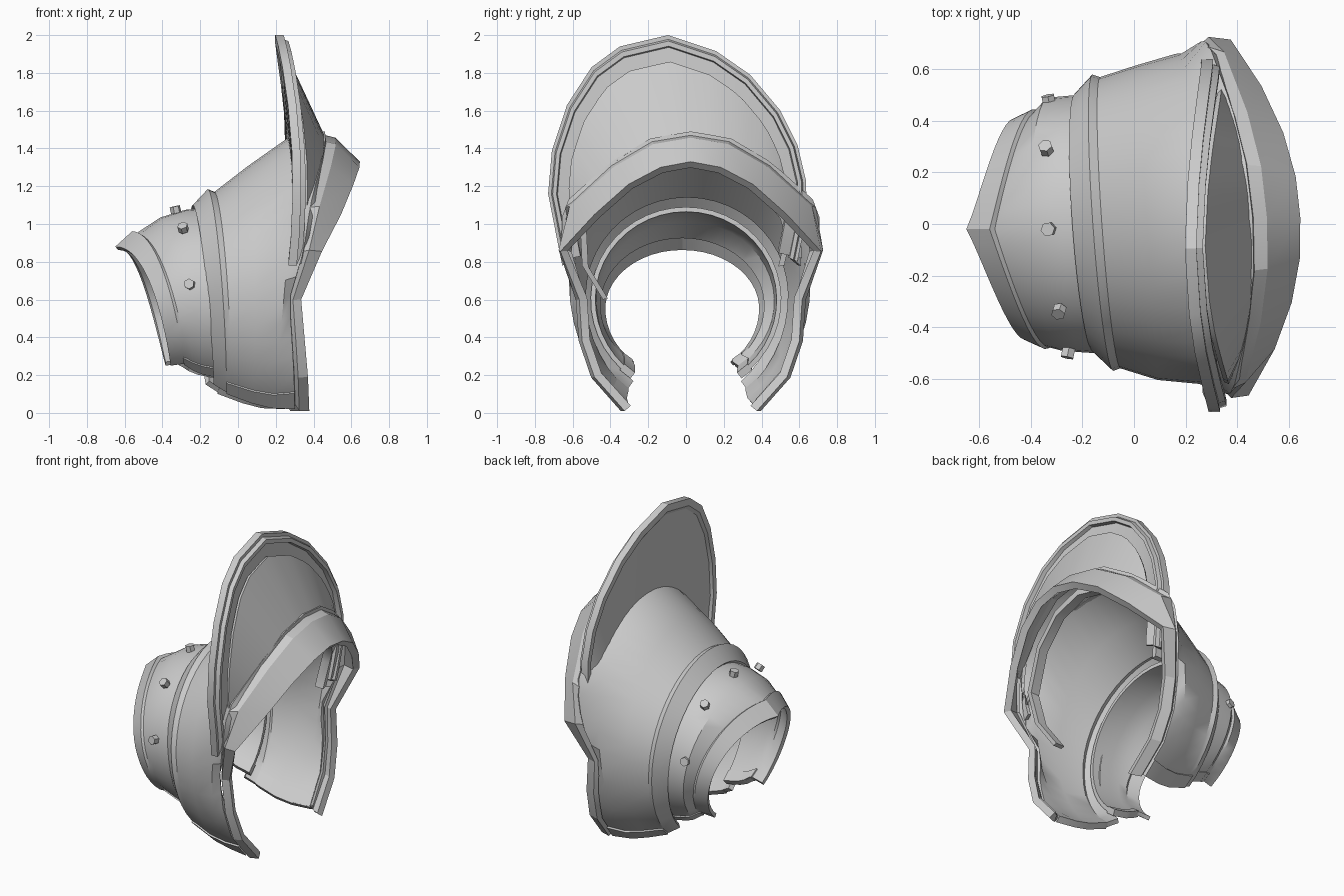
import bpy
import bmesh
import math
from mathutils import Vector

default_cube = bpy.data.objects.get("Cube")
if default_cube:
    bpy.data.objects.remove(default_cube, do_unlink=True)

steel = bpy.data.materials.new("grey steel")
steel.use_nodes = True
steel.diffuse_color = (0.6, 0.6, 0.6, 1)
steel.node_tree.nodes["Principled BSDF"].inputs["Base Color"].default_value = (0.6, 0.6, 0.6, 1)

STEPS = 18


def finish(obj, thickness=0.0, offset=-1.0, angle=32):
    """Give an object its material, thickness and shading."""
    obj.data.materials.append(steel)
    bpy.ops.object.select_all(action="DESELECT")
    bpy.context.view_layer.objects.active = obj
    obj.select_set(True)
    if thickness:
        solid = obj.modifiers.new("thickness", "SOLIDIFY")
        solid.thickness = thickness
        solid.offset = offset
        bpy.ops.object.modifier_apply(modifier=solid.name)
    bpy.ops.object.shade_smooth_by_angle(angle=math.radians(angle))
    return obj


def loft(name, rings, thickness=0.0, closed=False, offset=-1.0, angle=32):
    """Skin a list of equal-length rings; closed joins the last ring to the first."""
    bm = bmesh.new()
    rows = [[bm.verts.new(p) for p in ring] for ring in rings]
    pairs = list(zip(rows, rows[1:]))
    if closed:
        pairs.append((rows[-1], rows[0]))
    for a, b in pairs:
        for i in range(len(a) - 1):
            bm.faces.new((a[i], b[i], b[i + 1], a[i + 1]))
    if closed:
        bm.faces.new([row[0] for row in rows])
        bm.faces.new([row[-1] for row in rows])
        bmesh.ops.recalc_face_normals(bm, faces=bm.faces)
    mesh = bpy.data.meshes.new(name)
    bm.to_mesh(mesh)
    bm.free()
    obj = bpy.data.objects.new(name, mesh)
    bpy.context.collection.objects.link(obj)
    return finish(obj, thickness, offset, angle)


def mirror(half, centre, skew):
    """Complete a half arch (crown to rear end) with its front half."""
    full = [Vector((x, -y, z)) for x, y, z in reversed(half[1:])]
    full += [Vector(p) for p in half]
    return [Vector((p.x - skew * p.y, p.y + centre, p.z)) for p in full]


def arch(x_top, x_end, width, top, middle, y_end, z_end, power=1.0):
    """Half of a horseshoe arch, elliptical above and below its middle."""
    last = math.pi - math.asin(min(1, y_end / width))
    points = []
    for i in range(STEPS + 1):
        a = last * i / STEPS
        c = math.cos(a)
        if c >= 0:
            z = middle + (top - middle) * c
        else:
            z = middle + (z_end - middle) * c / math.cos(last)
        t = max(0, min(1, (top - z) / (top - z_end)))
        points.append((x_top + (x_end - x_top) * t ** power, width * math.sin(a), z))
    return points


def resample(points, steps):
    """Spread points evenly along a polyline."""
    points = [Vector(p) for p in points]
    lengths = [(b - a).length for a, b in zip(points, points[1:])]
    result = []
    for i in range(steps + 1):
        d = sum(lengths) * i / steps
        k = 0
        while k < len(lengths) - 1 and d > lengths[k]:
            d -= lengths[k]
            k += 1
        result.append(points[k].lerp(points[k + 1], min(1, d / lengths[k])))
    return result


def swell(ring, factor, dx=0.0, centre=(0, 0, 0.7)):
    """Scale a ring in its own plane and slide it along x."""
    c = Vector(centre)
    out = [c + (p - c) * factor for p in ring]
    return [Vector((p.x + dx, q.y, q.z)) for p, q in zip(ring, out)]


def hems(name, rings):
    """Raised strips along both lower ends of a shell."""
    loft("front_" + name, [swell(r[:2], 1.015) for r in rings], 0.04)
    loft("rear_" + name, [swell(r[-2:], 1.015) for r in rings], 0.04)


# Main shell with a raised ridge near its narrow end
collar_line = [(0.46, 0, 1.49), (0.45, 0.21, 1.455), (0.41, 0.43, 1.325), (0.335, 0.68, 1.1),
               (0.3, 0.685, 0.86), (0.23, 0.6, 0.6), (0.245, 0.585, 0.39),
               (0.26, 0.52, 0.2), (0.275, 0.37, 0.03)]
narrow_halves = [
    arch(-0.24, -0.15, 0.5, 1.1, 0.61, 0.3, 0.15),
    arch(-0.16, -0.085, 0.575, 1.185, 0.62, 0.33, 0.11),
    arch(-0.125, -0.06, 0.565, 1.17, 0.62, 0.33, 0.1),
    arch(0.05, 0.05, 0.61, 1.305, 0.65, 0.34, 0.06),
]
shell = [mirror(h, 0.005, 0.07) for h in narrow_halves]
shell.append(mirror(arch(0.27, 0.15, 0.64, 1.46, 0.7, 0.35, 0.035), 0.02, 0.07))
shell.append(mirror(resample(collar_line, STEPS), 0.025, 0.07))
loft("main_shell", shell, 0.03)
hems("shell_hem", shell[1:])

# Angular flange around the wide opening
rim_line = [(0.645, 0, 1.33), (0.635, 0.16, 1.3), (0.595, 0.33, 1.21), (0.52, 0.51, 1.05),
            (0.41, 0.69, 0.855), (0.305, 0.59, 0.6), (0.325, 0.575, 0.38),
            (0.345, 0.51, 0.19), (0.36, 0.35, 0.01)]
collar = mirror(collar_line, 0.025, 0.07)
rim = mirror(rim_line, 0.025, 0.05)
raised = [a.lerp(b, 0.3) for a, b in zip(swell(collar, 1.02), swell(rim, 1.02))]
loft("opening_flange", [swell(collar, 0.975), raised, rim], 0.045, angle=20)

# Narrow cuff with a pointed, trimmed edge
edge_halves = [
    arch(-0.65, -0.37, 0.43, 0.88, 0.55, 0.27, 0.25, 0.45),
    arch(-0.56, -0.3, 0.465, 0.962, 0.57, 0.28, 0.26, 0.5),
    arch(-0.54, -0.28, 0.458, 0.95, 0.57, 0.28, 0.25, 0.52),
]
sleeve_halves = [
    arch(-0.41, -0.25, 0.49, 1.035, 0.59, 0.29, 0.23, 0.75),
    arch(-0.28, -0.2, 0.497, 1.075, 0.6, 0.29, 0.21),
    arch(-0.13, -0.1, 0.505, 1.09, 0.6, 0.29, 0.19),
]
cuff = [mirror(h, -0.02, 0.05) for h in edge_halves]
cuff += [mirror(h, 0, 0.05) for h in sleeve_halves]
loft("cuff", cuff, 0.025)
hems("cuff_hem", cuff[1:])

# Standing crest, leaning forward: stepped border, plate and sloping brace
crest_outline = [(-0.655, 0.78), (-0.685, 0.93), (-0.73, 1.16), (-0.71, 1.39), (-0.63, 1.63),
                 (-0.5, 1.83), (-0.35, 1.94), (-0.095, 2.0), (0.16, 1.915), (0.34, 1.79),
                 (0.5, 1.6), (0.59, 1.42), (0.635, 1.23), (0.64, 1.05), (0.61, 0.9), (0.59, 0.8)]
crest = [Vector((0.305 - 0.125 * (z - 1.2) ** 2 - 0.02 * y, y, z)) for y, z in crest_outline]
hub = (0, -0.045, 1.1)
border = [(1, -0.03), (1, 0.015), (0.975, 0.015), (0.965, 0.04),
          (0.935, 0.04), (0.92, -0.01), (0.95, -0.03)]
loft("crest_border", [swell(crest, s, dx, hub) for s, dx in border], closed=True, angle=25)

smooth_crest = resample(crest, 2 * STEPS)
plate_root = mirror(arch(0.28, 0.28, 0.6, 1.42, 0.78, 0.6, 0.78), 0, 0.05)
loft("crest_plate", [plate_root, swell(smooth_crest, 0.95, 0, hub)], 0.03, offset=0)
brace_root = mirror(arch(0.45, 0.29, 0.61, 1.46, 0.82, 0.61, 0.82), 0, 0.05)
loft("crest_brace", [brace_root, swell(smooth_crest, 0.84, 0.04, hub)], 0.02, offset=0)

# Strap inside the wide opening, longer at the front
strap_path = [(0.22, -0.44, 0.6), (0.27, -0.55, 0.78), (0.32, -0.56, 0.98), (0.38, -0.4, 1.2),
              (0.41, -0.2, 1.34), (0.42, 0.02, 1.39), (0.41, 0.24, 1.34), (0.38, 0.4, 1.21),
              (0.3, 0.53, 1.05), (0.26, 0.56, 0.95), (0.24, 0.52, 0.78)]
strap = [Vector(p) for p in strap_path]
strap_profile = [(1, -0.03), (1, 0.03), (0.94, 0.03), (0.94, -0.03)]
loft("inner_strap", [swell(strap, s, dx) for s, dx in strap_profile], closed=True)

# Hexagonal rivets around the cuff
rivet_spots = [(-0.33, 0.475, 0.69), (-0.34, 0.29, 0.985), (-0.33, -0.02, 1.07),
               (-0.29, -0.335, 0.975), (-0.255, -0.495, 0.68)]
for number, spot in enumerate(rivet_spots, 1):
    normal = Vector((-0.1, spot[1], spot[2] - 0.6)).normalized()
    bpy.ops.mesh.primitive_cylinder_add(
        vertices=6, radius=0.028, depth=0.036, location=Vector(spot) + normal * 0.006,
        rotation=normal.to_track_quat("Z", "Y").to_euler())
    rivet = bpy.context.object
    rivet.name = "rivet_" + str(number)
    finish(rivet)
